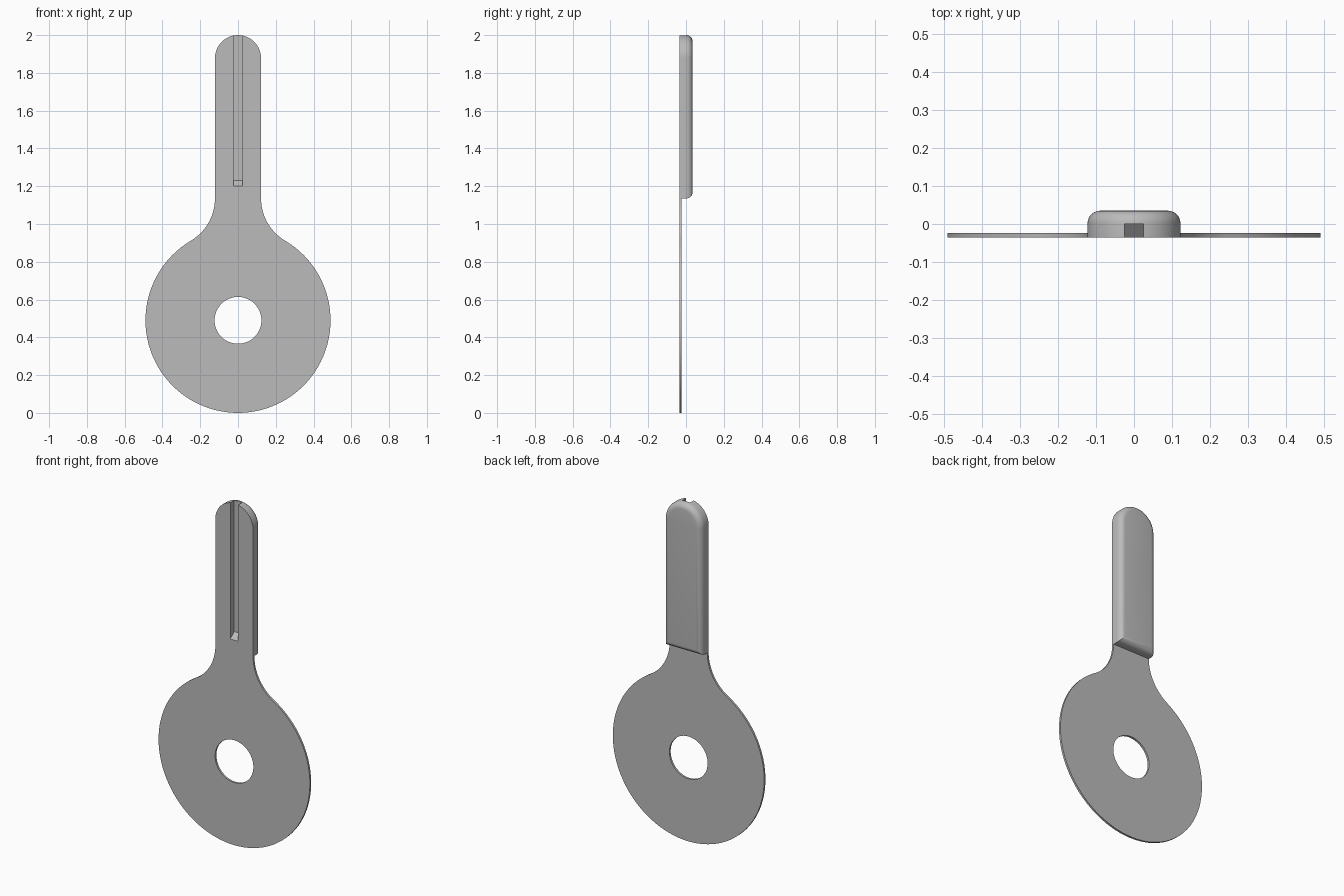
import bpy, bmesh
from math import sin, cos, pi, sqrt, atan2, radians
from mathutils import Vector

cube = bpy.data.objects.get("Cube")
if cube:
    bpy.data.objects.remove(cube, do_unlink=True)

FRONT, DEPTH, SHEET = -0.035, 0.07, 0.012
HALF = 0.122            # half width of the grip
DISC = 0.49             # disc radius and height of its centre
FILLET = 0.26           # neck curve radius
JOIN = DISC + sqrt((DISC + FILLET) ** 2 - (HALF + FILLET) ** 2)

grey = bpy.data.materials.new("plain_grey")
grey.use_nodes = True
grey.diffuse_color = (0.5, 0.5, 0.5, 1)
grey.node_tree.nodes["Principled BSDF"].inputs["Base Color"].default_value = (0.5, 0.5, 0.5, 1)


def arc(cx, cz, r, a, b, n):
    return [(cx + r * cos(a + (b - a) * i / n), cz + r * sin(a + (b - a) * i / n))
            for i in range(n + 1)]


def extrude_outline(name, loops, depth, bevel=0):
    """Fill outlines in the front plane, thicken them towards +y, round the back rim."""
    bm = bmesh.new()
    edges = []
    for loop in loops:
        vs = [bm.verts.new((x, FRONT, z)) for x, z in loop]
        edges += [bm.edges.new((vs[i - 1], vs[i])) for i in range(len(vs))]
    if len(loops) == 1:
        faces = [bm.faces.new(vs)]
    else:
        bmesh.ops.triangle_fill(bm, use_beauty=True, edges=edges)
        faces = bm.faces[:]
    new = bmesh.ops.extrude_face_region(bm, geom=faces, use_keep_orig=True)["geom"]
    back = [v for v in new if isinstance(v, bmesh.types.BMVert)]
    bmesh.ops.translate(bm, verts=back, vec=Vector((0, depth, 0)))
    bmesh.ops.recalc_face_normals(bm, faces=bm.faces[:])
    if bevel:
        y = FRONT + depth - 1e-4
        rim = [e for e in bm.edges if all(v.co.y > y for v in e.verts)]
        bmesh.ops.bevel(bm, geom=rim, offset=bevel, offset_type='OFFSET',
                        segments=6, profile=0.5, affect='EDGES')
    mesh = bpy.data.meshes.new(name)
    bm.to_mesh(mesh)
    bm.free()
    mesh.materials.append(grey)
    obj = bpy.data.objects.new(name, mesh)
    bpy.context.collection.objects.link(obj)
    return obj


def activate(obj):
    bpy.ops.object.select_all(action='DESELECT')
    obj.select_set(True)
    bpy.context.view_layer.objects.active = obj


# Thin disc with a flared neck and a round hole
meet = atan2(JOIN - DISC, HALF + FILLET)
right_neck = arc(HALF + FILLET, JOIN, FILLET, pi, pi + meet, 14)
left_neck = [(-x, z) for x, z in reversed(right_neck)]
rim = arc(0, DISC, DISC, meet, -pi - meet, 80)
hole = arc(0, DISC, 0.124, 0, 2 * pi, 48)[:-1]
plate = extrude_outline("disc_plate", [right_neck + rim[1:-1] + left_neck, hole], SHEET)

# Thick grip with a round top and a softened back
grip_outline = [(-HALF, JOIN), (HALF, JOIN)] + arc(0, 2 - HALF, HALF, 0, pi, 32)
grip = extrude_outline("grip", [grip_outline], DEPTH, bevel=0.033)

# Slot along the front of the grip, with a sloped lower end
bpy.ops.mesh.primitive_cube_add(size=1)
cutter = bpy.context.object
cutter.name = "slot_cutter"
cutter.hide_render = True
for v in cutter.data.vertices:
    inner, top = v.co.y > 0, v.co.z > 0
    v.co.x *= 0.05
    v.co.y = 0 if inner else 2 * FRONT
    v.co.z = 2.1 if top else (1.23 if inner else 1.17)
cutter.data.materials.append(grey)
activate(grip)
cut = grip.modifiers.new("slot", 'BOOLEAN')
cut.operation = 'DIFFERENCE'
cut.solver = 'EXACT'
cut.object = cutter
bpy.ops.object.modifier_apply(modifier=cut.name)
bpy.data.objects.remove(cutter, do_unlink=True)

for obj in (plate, grip):
    activate(obj)
    bpy.ops.object.shade_smooth_by_angle(angle=radians(30))
